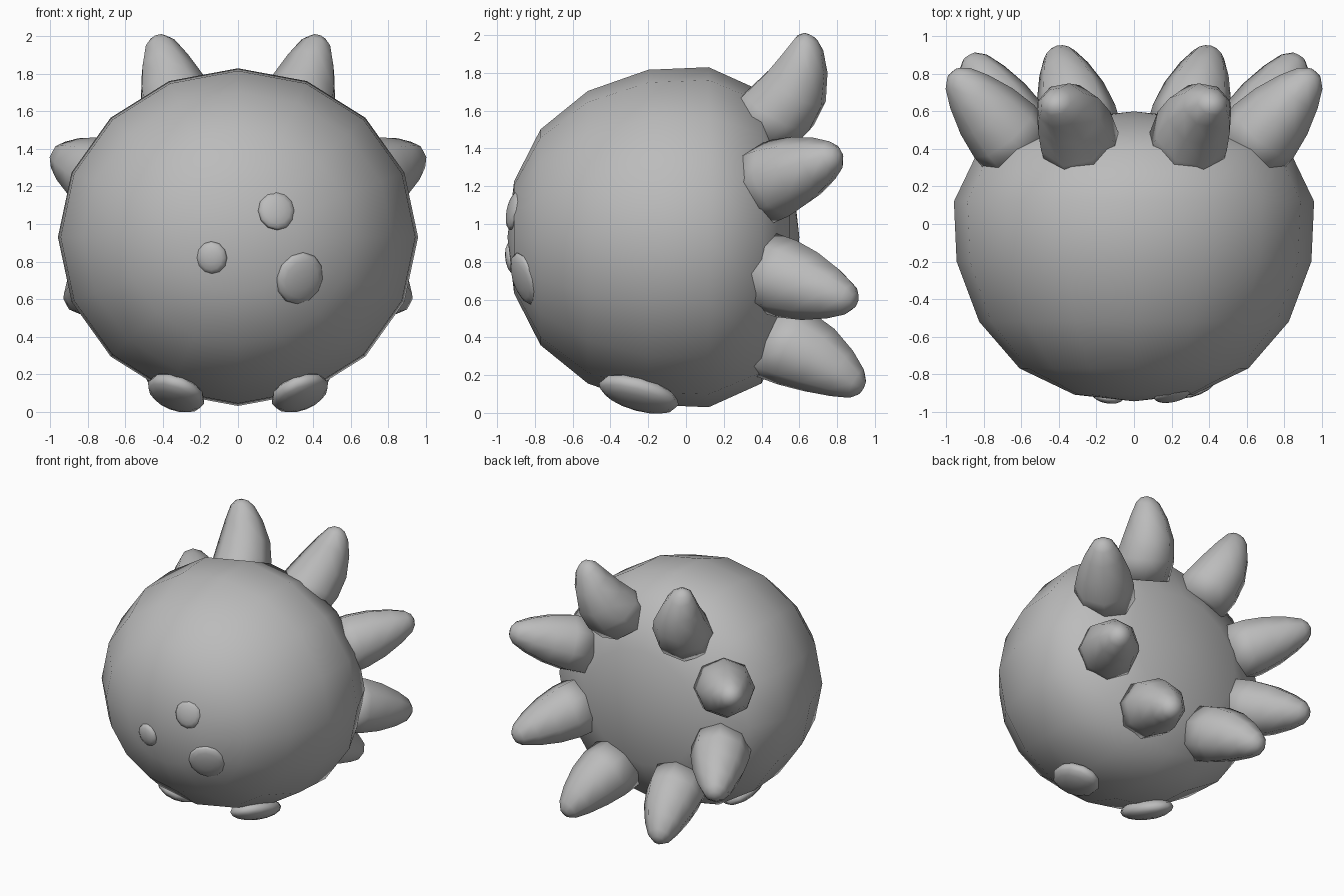
import bpy
import math
from mathutils import Vector, Matrix

cube = bpy.data.objects.get("Cube")
if cube:
    bpy.data.objects.remove(cube)

grey = bpy.data.materials.new("plain_grey")
grey.use_nodes = True
colour = (0.5, 0.5, 0.5, 1)
grey.diffuse_color = colour
grey.node_tree.nodes["Principled BSDF"].inputs["Base Color"].default_value = colour


def make(name, verts, faces):
    mesh = bpy.data.meshes.new(name)
    mesh.from_pydata(verts, [], faces)
    mesh.materials.append(grey)
    mesh.shade_smooth()
    obj = bpy.data.objects.new(name, mesh)
    bpy.context.collection.objects.link(obj)
    return obj


def loft(name, start, end, rings, sides, across, up, bend=Vector()):
    """Closed round form from start to end; rings are (fraction, radius)."""
    verts = [start]
    for t, r in rings:
        centre = start.lerp(end, t) + bend * math.sin(math.pi * t)
        for i in range(sides):
            a = 2 * math.pi * i / sides
            verts.append(centre + across * r * math.cos(a) + up * r * math.sin(a))
    verts.append(end)
    last = len(verts) - 1
    faces = []
    for i in range(sides):
        j = (i + 1) % sides
        faces.append((0, 1 + j, 1 + i))
        for k in range(len(rings) - 1):
            a, b = 1 + k * sides, 1 + (k + 1) * sides
            faces.append((a + i, a + j, b + j, b + i))
        top = last - sides
        faces.append((top + i, top + j, last))
    return make(name, verts, faces)


def spike(name, base, tip, bend):
    base, tip, bend = Vector(base), Vector(tip), Vector(bend)
    axis = (tip - base).normalized()
    across = axis.cross(Vector((0, 0, 1))).normalized()
    rings = [(0, 0.215), (0.25, 0.212), (0.5, 0.185), (0.75, 0.135), (0.92, 0.085), (0.98, 0.045)]
    loft(name, base, tip, rings, 8, across, across.cross(axis), bend)


def bump(name, centre, size, normal):
    """Flattened ball lying on the body, thin along the normal."""
    z = Vector(normal).normalized()
    x = Vector((0, 1, 0)).cross(z) if abs(z.y) < 0.7 else Vector((0, 0, 1)).cross(z)
    x.normalize()
    y = z.cross(x)
    sx, sy, sz = size
    rings = []
    for k in range(1, 8):
        a = math.pi * k / 8
        rings.append(((1 - math.cos(a)) / 2, math.sin(a)))
    c = Vector(centre)
    loft(name, c - z * sz, c + z * sz, rings, 12, x * sx, y * sy)


# Body: round in front, flattened at the back
front_y, back_y = -0.945, 0.6
profile = [(-0.91, 0.33), (-0.77, 0.635), (-0.52, 0.86), (-0.2, 0.985),
           (0.12, 1.0), (0.4, 0.86), (0.55, 0.5)]
rings = [((y - front_y) / (back_y - front_y), r) for y, r in profile]
loft("body", Vector((0, front_y, 0.93)), Vector((0, back_y, 0.93)), rings, 16,
     Vector((-0.96, 0, 0)), Vector((0, 0, 0.9)))

# Spikes and feet, mirrored left and right
spikes = {
    "top_spike": ((0.27, 0.38, 1.5), (0.43, 0.66, 2.0), (0, 0.06, -0.03)),
    "upper_side_spike": ((0.6, 0.39, 1.2), (0.97, 0.81, 1.37), (0, 0, 0)),
    "lower_side_spike": ((0.6, 0.41, 0.75), (0.88, 0.9, 0.59), (0, 0, 0)),
    "bottom_spike": ((0.27, 0.45, 0.39), (0.41, 0.94, 0.13), (0, 0.01, 0.02)),
}
for side, s in (("left", 1), ("right", -1)):
    for name, points in spikes.items():
        spike(side + "_" + name, *[(s * x, y, z) for x, y, z in points])
    bump(side + "_foot", (s * 0.33, -0.25, 0.1), (0.16, 0.22, 0.075), (s * 0.35, -0.28, -0.9))

# Round bumps on the face
bump("upper_bump", (0.205, -0.91, 1.07), (0.1, 0.105, 0.035), (0.2, -0.95, 0.2))
bump("small_bump", (-0.14, -0.92, 0.82), (0.083, 0.088, 0.035), (-0.15, -0.97, -0.12))
bump("large_bump", (0.33, -0.855, 0.71), (0.135, 0.145, 0.04), (0.38, -0.87, -0.3))
